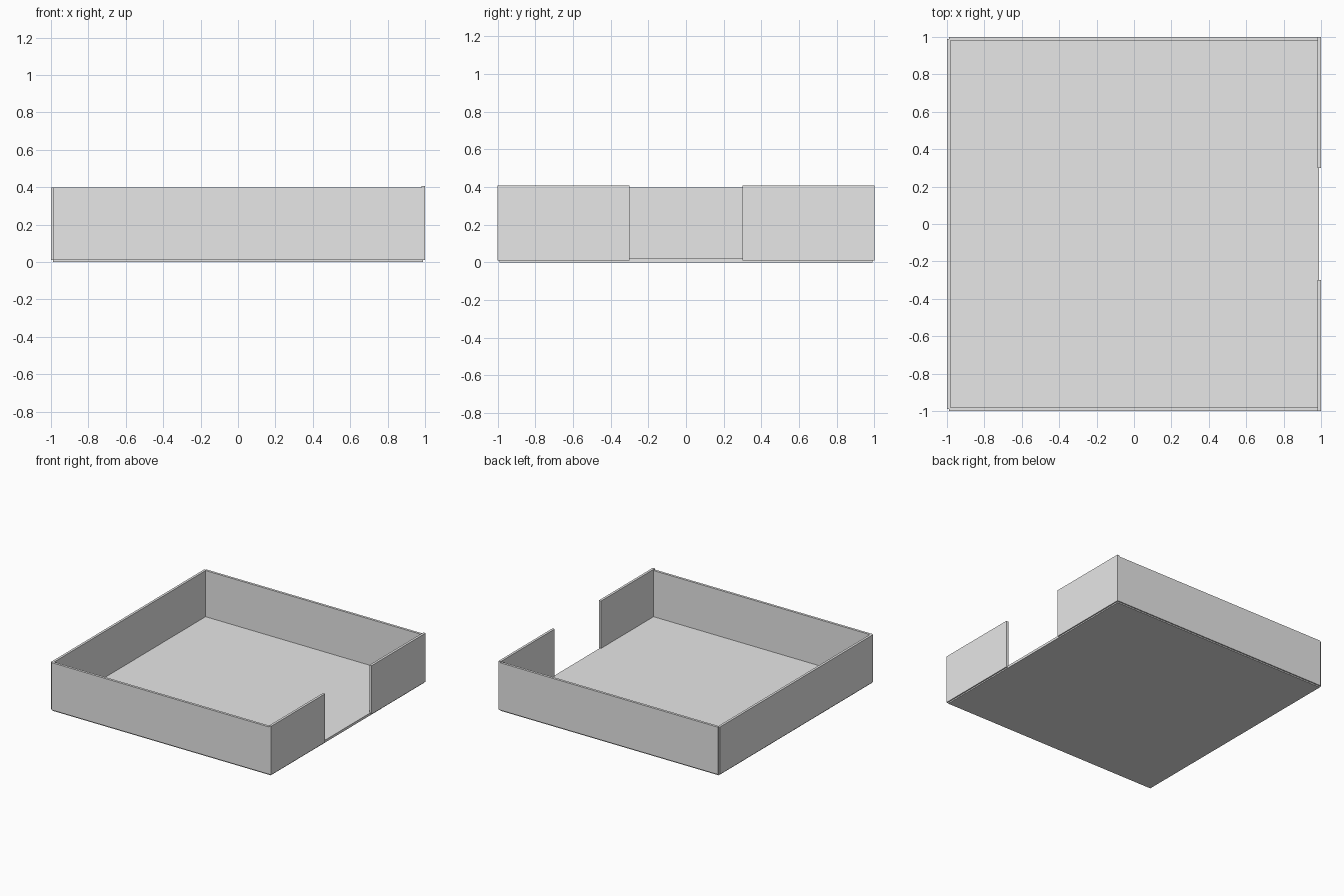
import bpy

cube = bpy.data.objects.get("Cube")
if cube:
    bpy.data.objects.remove(cube, do_unlink=True)

# Single plain grey
grey = bpy.data.materials.new("light_grey")
grey.use_nodes = True
colour = (0.8, 0.8, 0.8, 1)
grey.diffuse_color = colour
grey.node_tree.nodes["Principled BSDF"].inputs["Base Color"].default_value = colour

OUT = 1.0            # outer face of the walls
EDGE = 0.99          # edge of the floor slab, centre line of the walls
IN = 0.98            # inner face of the walls
DOOR = 0.3           # half width of the opening
BASE = 0.01          # underside of the walls
LOW, HIGH = 0.398, 0.408


def box(name, x, y, z):
    """Box spanning the given (min, max) ranges."""
    spans = (x, y, z)
    bpy.ops.mesh.primitive_cube_add(size=1, location=[(a + b) / 2 for a, b in spans])
    ob = bpy.context.object
    ob.name = name
    ob.scale = [b - a for a, b in spans]
    bpy.ops.object.transform_apply(location=False, rotation=False, scale=True)
    ob.data.materials.append(grey)
    return ob


# Floor slab
box("floor", (-EDGE, EDGE), (-EDGE, EDGE), (0, 0.02))

# Wall opposite the opening
box("right_wall", (-OUT, -IN), (-EDGE, EDGE), (BASE, LOW))

# Front and back walls, with the slightly taller panels beside the opening
for side, s in (("front", -1), ("back", 1)):
    box(side + "_wall", (-EDGE, EDGE), sorted((s * IN, s * OUT)), (BASE, LOW))
    box(side + "_opening_panel", (IN, OUT), sorted((s * DOOR, s * OUT)), (BASE, HIGH))
